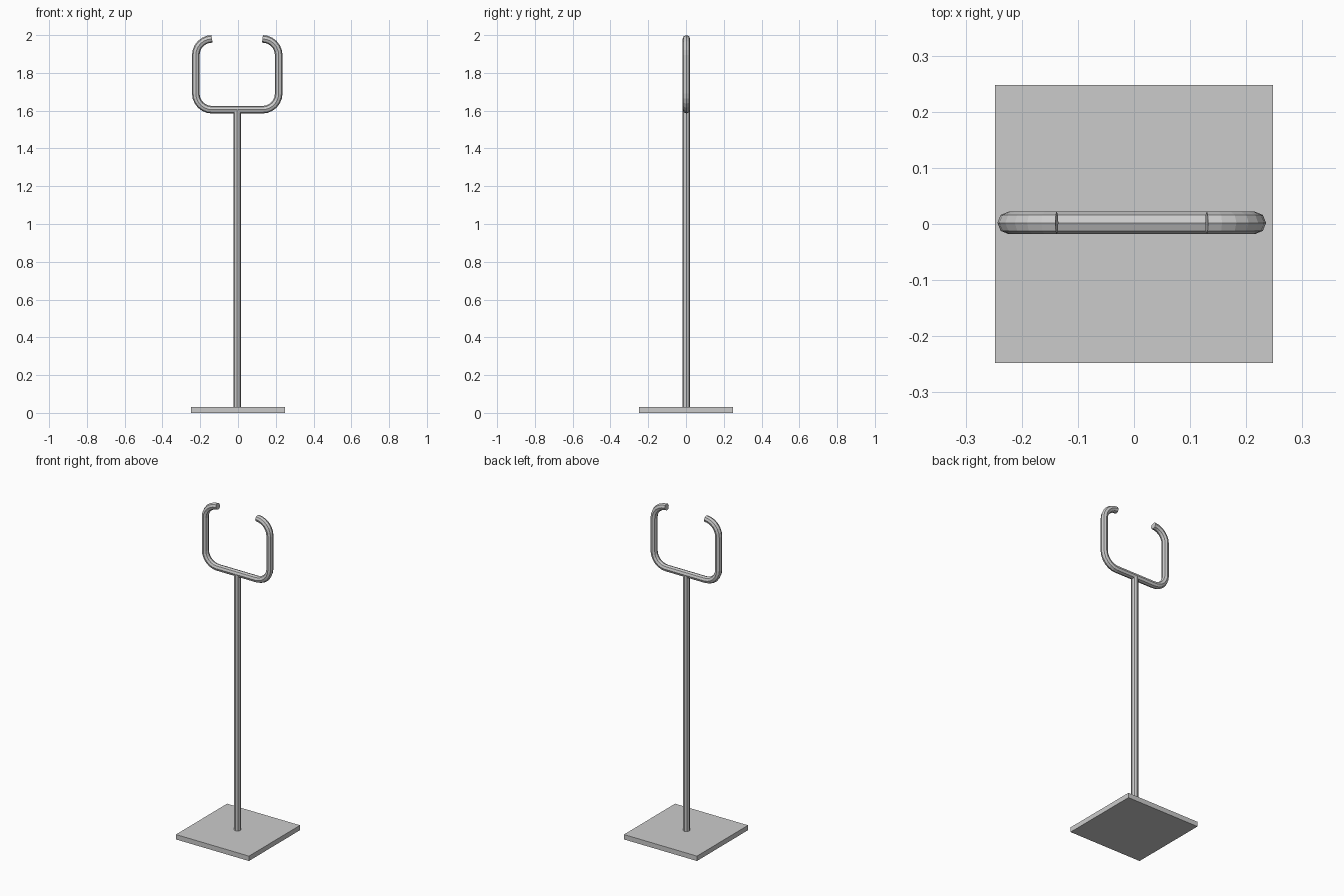
import bpy
from math import sin, cos, pi

if "Cube" in bpy.data.objects:
    bpy.data.objects.remove(bpy.data.objects["Cube"])

R = 0.02            # tube radius
CX, CY = -0.004, 0.002   # tube axis sits slightly off the plate centre


def tube(name, points):
    """Low-poly round bar following a list of points."""
    cu = bpy.data.curves.new(name, 'CURVE')
    cu.dimensions = '3D'
    cu.bevel_depth = R
    cu.bevel_resolution = 2
    cu.use_fill_caps = True
    sp = cu.splines.new('POLY')
    sp.points.add(len(points) - 1)
    for p, co in zip(sp.points, points):
        p.co = (*co, 1)
    sp.use_smooth = False
    ob = bpy.data.objects.new(name, cu)
    bpy.context.collection.objects.link(ob)
    return ob


def arc(cx, cz, r, a0, a1, n=6):
    """Points of a corner bend in the xz plane, angles in degrees."""
    angles = [(a0 + (a1 - a0) * i / n) * pi / 180 for i in range(n + 1)]
    return [(cx + r * cos(a), CY, cz + r * sin(a)) for a in angles]


# base plate
bpy.ops.mesh.primitive_cube_add(size=1, location=(0, 0, 0.015))
base = bpy.context.object
base.name = "base_plate"
base.scale = (0.496, 0.496, 0.03)

# upright pole
tube("pole", [(CX, CY, 0.02), (CX, CY, 1.605)])

# open square cradle with rounded corners
half, bottom, top, bend = 0.2195, 1.605, 1.98, 0.086
right = (arc(CX + half - bend, bottom + bend, bend, -90, 0)
         + arc(CX + half - bend, top - bend, bend, 0, 90))
left = [(2 * CX - x, y, z) for x, y, z in reversed(right)]
tube("cradle", left + right)
